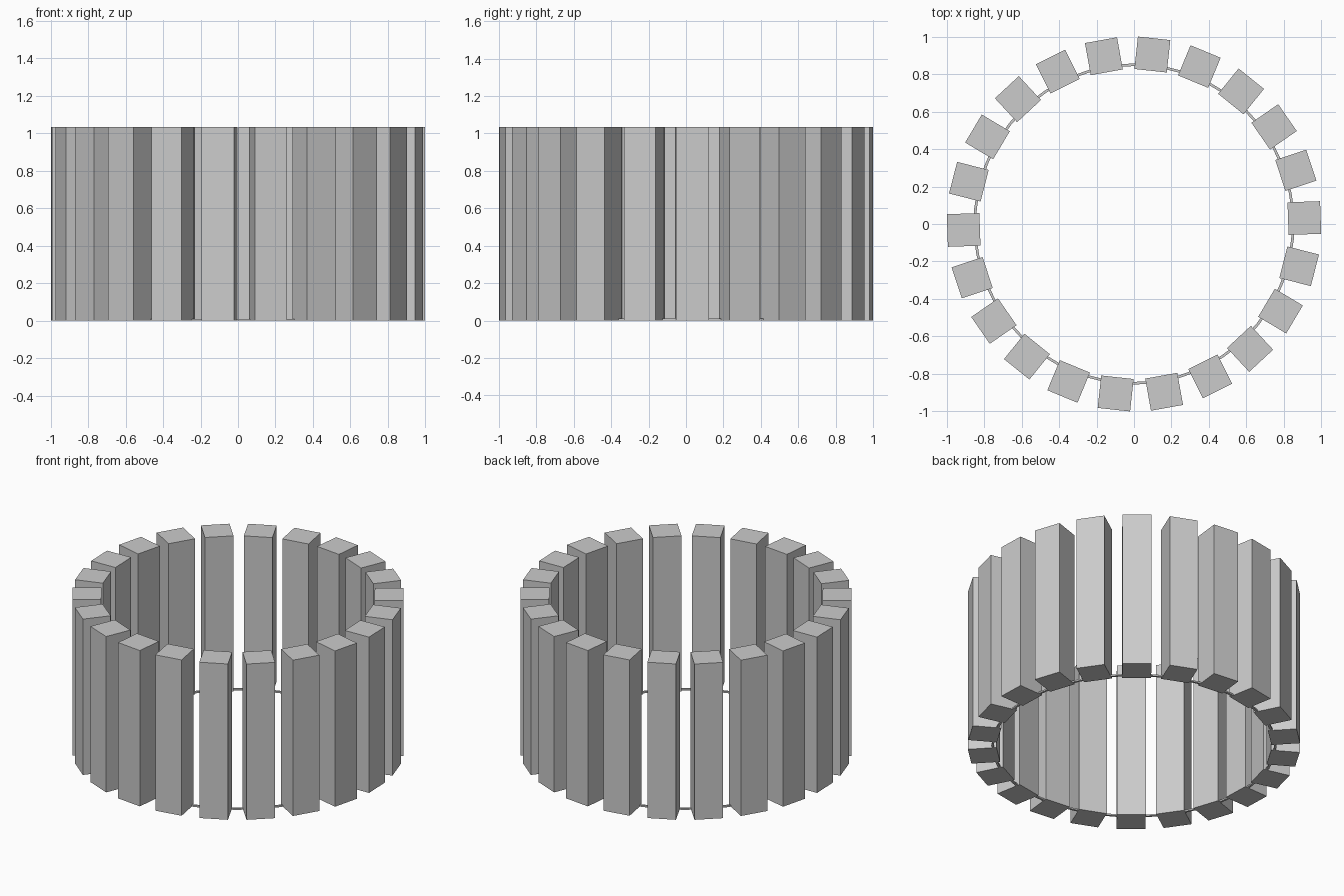
import bpy, bmesh, math
from mathutils import Matrix

if "Cube" in bpy.data.objects:
    bpy.data.objects.remove(bpy.data.objects["Cube"])

COUNT, SIZE, HEIGHT, RADIUS = 22, 0.174, 1.035, 0.91
START = math.radians(2.0)


def make_object(name, bm):
    mesh = bpy.data.meshes.new(name)
    bmesh.ops.recalc_face_normals(bm, faces=bm.faces)
    bm.to_mesh(mesh)
    bm.free()
    obj = bpy.data.objects.new(name, mesh)
    bpy.context.collection.objects.link(obj)
    return obj


# upright square posts, each turned to face the centre
for i in range(COUNT):
    bm = bmesh.new()
    place = (Matrix.Rotation(START + i * math.tau / COUNT, 4, 'Z')
             @ Matrix.Translation((RADIUS, 0, HEIGHT / 2))
             @ Matrix.Diagonal((SIZE, SIZE, HEIGHT, 1)))
    bmesh.ops.create_cube(bm, size=1, matrix=place)
    make_object(f"post_{i + 1:02d}", bm)

# thin base hoop joining the posts at the ground
bm = bmesh.new()
SEGMENTS = 64
profile = [(0.843, 0), (0.857, 0), (0.857, 0.01), (0.843, 0.01)]
rings = []
for i in range(SEGMENTS):
    a = i * math.tau / SEGMENTS
    rings.append([bm.verts.new((r * math.cos(a), r * math.sin(a), z)) for r, z in profile])
for i in range(SEGMENTS):
    a, b = rings[i], rings[(i + 1) % SEGMENTS]
    for j in range(4):
        k = (j + 1) % 4
        bm.faces.new((a[j], b[j], b[k], a[k]))
make_object("base_hoop", bm)
